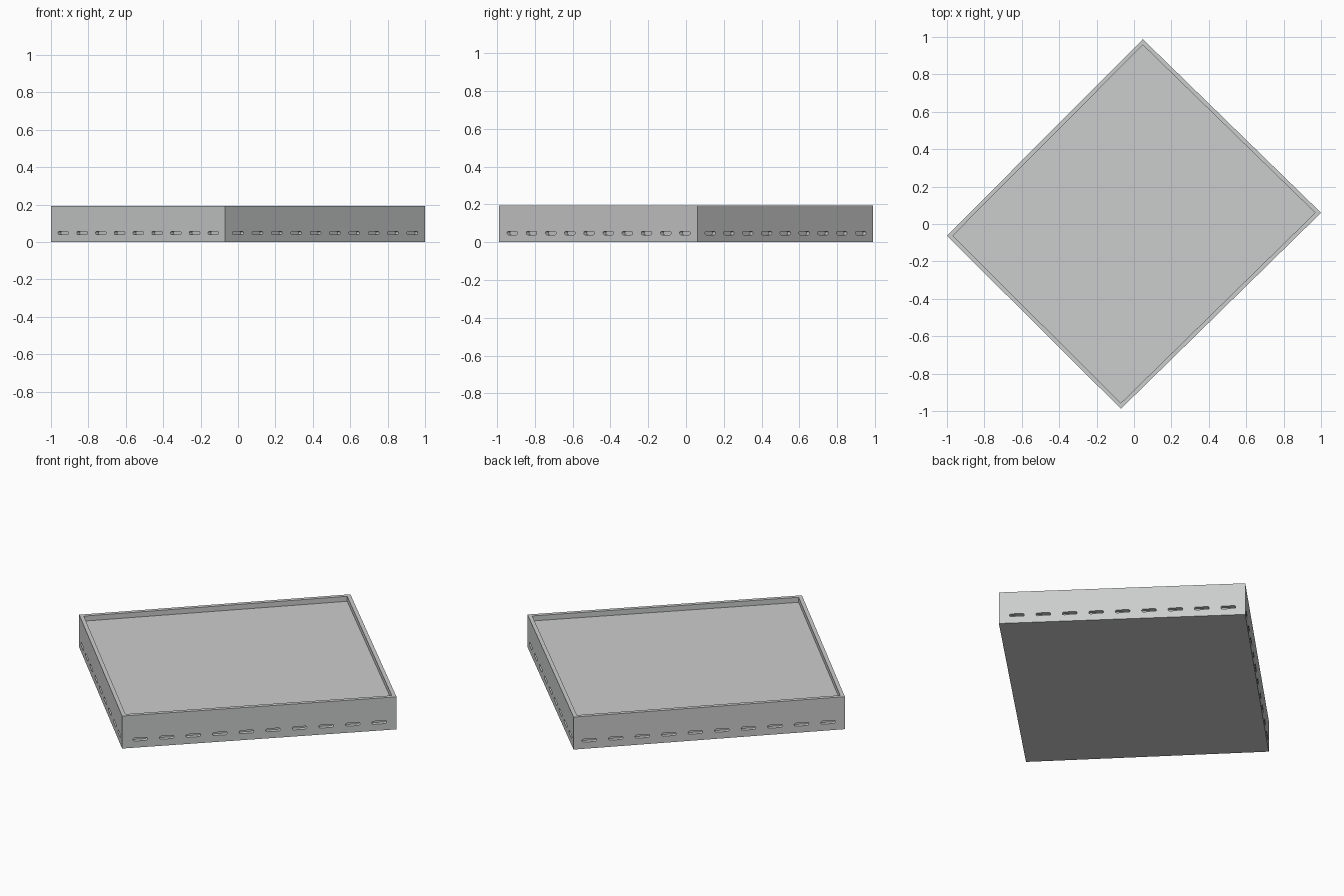
import bpy, bmesh, math
from mathutils import Vector

if "Cube" in bpy.data.objects:
    bpy.data.objects.remove(bpy.data.objects["Cube"])

HEIGHT, RIM, RECESS = 0.193, 0.022, 0.03
SLOT_Z, SLOT_W, SLOT_H, SLOT_D = 0.048, 0.08, 0.018, 0.022
left, front = Vector((-1, -0.063, 0)), Vector((-0.07, -0.988, 0))
right, back = Vector((1, 0.06, 0)), Vector((0.047, 0.988, 0))
corners = [left, front, right, back]

grey = bpy.data.materials.new("light grey")
grey.diffuse_color = (0.6, 0.61, 0.605, 1)
grey.use_nodes = True
grey.node_tree.nodes["Principled BSDF"].inputs["Base Color"].default_value = grey.diffuse_color


def prism(bm, ring, offset):
    """Closed prism from a ring of points swept along offset."""
    face = bm.faces.new([bm.verts.new(p) for p in ring])
    ext = bmesh.ops.extrude_face_region(bm, geom=[face], use_keep_orig=True)
    verts = [v for v in ext["geom"] if isinstance(v, bmesh.types.BMVert)]
    bmesh.ops.translate(bm, verts=verts, vec=offset)


def finish(bm, name):
    bmesh.ops.recalc_face_normals(bm, faces=bm.faces)
    mesh = bpy.data.meshes.new(name)
    bm.to_mesh(mesh)
    bm.free()
    mesh.materials.append(grey)
    obj = bpy.data.objects.new(name, mesh)
    bpy.context.collection.objects.link(obj)
    return obj


# Tray: slab with an inset, sunken top
bm = bmesh.new()
prism(bm, corners, Vector((0, 0, HEIGHT)))
bmesh.ops.recalc_face_normals(bm, faces=bm.faces)
top = max(bm.faces, key=lambda f: f.calc_center_median().z)
bmesh.ops.inset_region(bm, faces=[top], thickness=RIM, use_even_offset=True)
ext = bmesh.ops.extrude_face_region(bm, geom=[top])
bmesh.ops.delete(bm, geom=[f for f in [top] if f.is_valid], context="FACES_ONLY")
bmesh.ops.translate(bm, vec=(0, 0, -RECESS),
                    verts=[v for v in ext["geom"] if isinstance(v, bmesh.types.BMVert)])
tray = finish(bm, "tray")

# Rounded slots along each side: count, first and last position
rows = [(9, 0.071, 0.933), (10, 0.066, 0.937), (9, 0.073, 0.931), (10, 0.058, 0.938)]
bm = bmesh.new()
for i, (count, first, last) in enumerate(rows):
    a, b = corners[i], corners[(i + 1) % 4]
    along = (b - a).normalized()
    inward = Vector((-along.y, along.x, 0))
    r = SLOT_H / 2
    for k in range(count):
        c = a.lerp(b, first + (last - first) * k / (count - 1))
        c = c + Vector((0, 0, SLOT_Z)) - inward * 0.01
        ring = []
        for end in (1, -1):
            for s in range(7):
                t = -math.pi / 2 + math.pi * s / 6
                x = end * (SLOT_W / 2 - r + r * math.cos(t))
                ring.append(c + along * x + Vector((0, 0, end * r * math.sin(t))))
        prism(bm, ring, inward * (SLOT_D + 0.01))
cutter = finish(bm, "slot_cutter")
cutter.hide_render = True
cutter.hide_set(True)

cut = tray.modifiers.new("slots", "BOOLEAN")
cut.operation, cut.solver, cut.object = "DIFFERENCE", "EXACT", cutter
